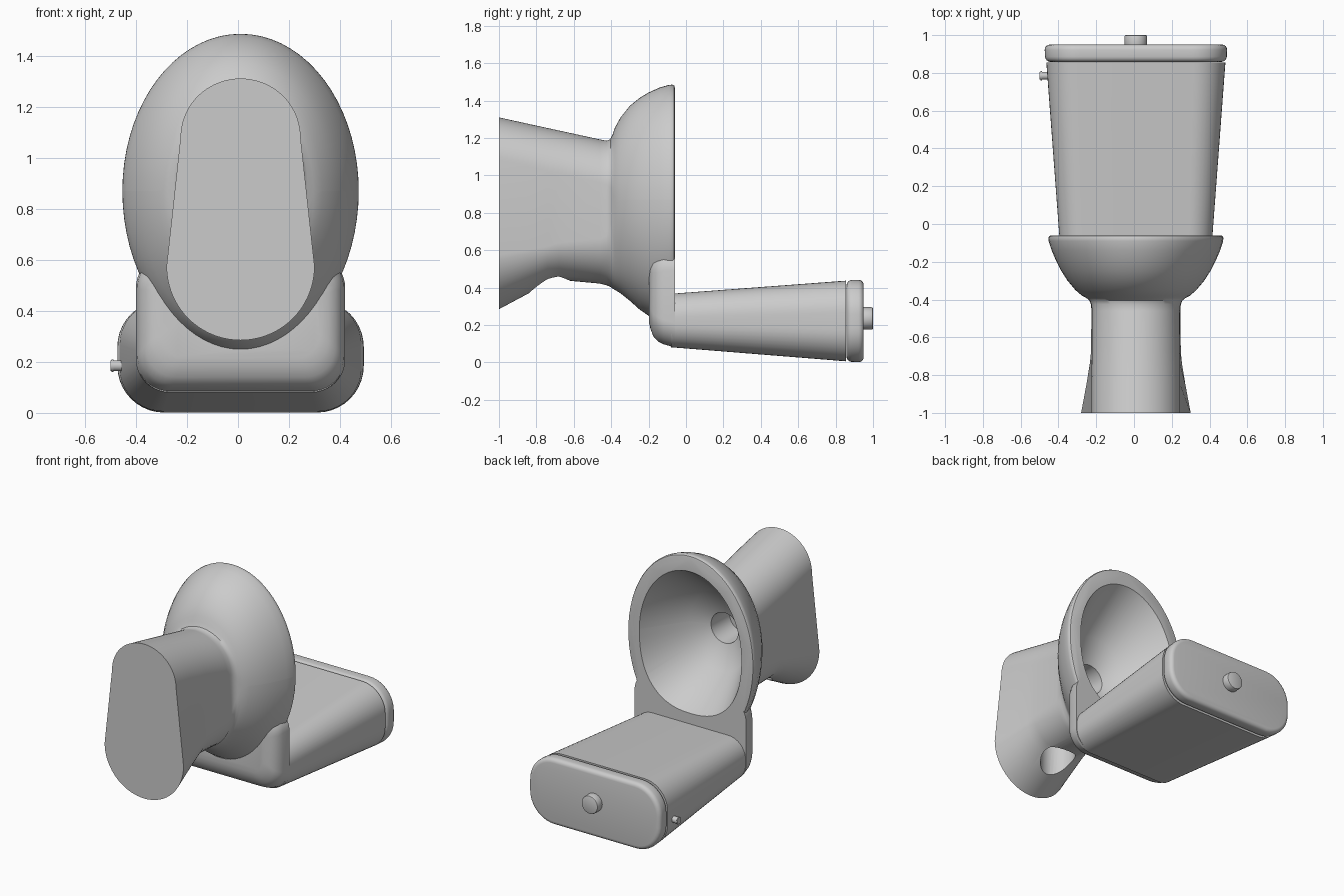
import bpy, bmesh, math
from mathutils import Matrix

CENTRE_X = 0.01

if "Cube" in bpy.data.objects:
    bpy.data.objects.remove(bpy.data.objects["Cube"], do_unlink=True)

# One ceramic material for every part
ceramic = bpy.data.materials.new("grey_ceramic")
ceramic.use_nodes = True
GREY = (0.6, 0.6, 0.6, 1)
ceramic.diffuse_color = GREY
ceramic.node_tree.nodes["Principled BSDF"].inputs["Base Color"].default_value = GREY


def egg(width_top, top, centre_top, width_low, bottom, centre_low, count=36, power=2.0):
    """Closed outline: an upper half ellipse joined to a lower half ellipse."""
    points = []
    for i in range(count + 1):
        a = math.pi * i / count
        points.append((width_top * math.cos(a), centre_top + (top - centre_top) * math.sin(a)))
    for i in range(count + 1):
        a = math.pi * i / count
        c, s = math.cos(a), math.sin(a)
        points.append((-math.copysign(abs(c) ** (2 / power), c) * width_low,
                       centre_low - (centre_low - bottom) * s ** (2 / power) - 0.0005))
    return points


def rounded(half_width, bottom, top, radius, steps=10):
    """Closed rounded rectangle outline."""
    points = []
    corners = [(1, top - radius), (-1, top - radius), (-1, bottom + radius), (1, bottom + radius)]
    for quarter, (side, z) in enumerate(corners):
        for i in range(steps + 1):
            a = math.pi / 2 * (quarter + i / steps)
            points.append((side * (half_width - radius) + radius * math.cos(a),
                           z + radius * math.sin(a)))
    return points


def finish(bm, name):
    bmesh.ops.recalc_face_normals(bm, faces=bm.faces)
    mesh = bpy.data.meshes.new(name)
    bm.to_mesh(mesh)
    bm.free()
    mesh.materials.append(ceramic)
    obj = bpy.data.objects.new(name, mesh)
    bpy.context.collection.objects.link(obj)
    return obj


def loft(name, stations):
    """Skin a list of (y, outline) stations and cap both ends."""
    bm = bmesh.new()
    rings = [[bm.verts.new((CENTRE_X + x, y, z)) for x, z in outline] for y, outline in stations]
    for a, b in zip(rings, rings[1:]):
        for i in range(len(a)):
            j = (i + 1) % len(a)
            bm.faces.new((a[i], a[j], b[j], b[i]))
    bm.faces.new(rings[0])
    bm.faces.new(rings[-1])
    return finish(bm, name)


def cylinder(name, location, radius, depth, axis):
    bm = bmesh.new()
    bmesh.ops.create_cone(bm, cap_ends=True, segments=32, radius1=radius, radius2=radius, depth=depth)
    turn = {"X": Matrix.Rotation(math.pi / 2, 4, "Y"),
            "Y": Matrix.Rotation(math.pi / 2, 4, "X"), "Z": Matrix()}[axis]
    bmesh.ops.transform(bm, matrix=Matrix.Translation(location) @ turn, verts=bm.verts)
    return finish(bm, name)


def select(obj):
    bpy.ops.object.select_all(action="DESELECT")
    obj.select_set(True)
    bpy.context.view_layer.objects.active = obj


def combine(obj, other, operation):
    select(obj)
    mod = obj.modifiers.new(operation, "BOOLEAN")
    mod.operation, mod.object, mod.solver = operation, other, "EXACT"
    bpy.ops.object.modifier_apply(modifier=mod.name)
    bpy.data.objects.remove(other, do_unlink=True)


def bevel(obj, width, segments=4):
    select(obj)
    mod = obj.modifiers.new("soft_edge", "BEVEL")
    mod.width, mod.segments, mod.angle_limit = width, segments, math.radians(50)
    bpy.ops.object.modifier_apply(modifier=mod.name)


# Pedestal flowing into bowl: y, then upper width/top/centre, lower width/bottom/centre
body_stations = [
    (-1.0, .235, 1.31, 1.08, .29, .285, .575),
    (-.85, .235, 1.277, 1.05, .262, .365, .6),
    (-.74, .234, 1.253, 1.02, .244, .425, .62),
    (-.68, .233, 1.24, 1.01, .238, .442, .64),
    (-.46, .232, 1.192, .96, .235, .422, .66),
    (-.425, .236, 1.185, .95, .238, .413, .68),
    (-.405, .245, 1.193, .93, .246, .405, .74),
    (-.392, .262, 1.22, .9, .262, .395, .8),
    (-.38, .285, 1.255, .88, .285, .388, .85),
    (-.35, .32, 1.31, .87, .32, .37, .87),
    (-.3, .362, 1.372, .87, .362, .33, .87),
    (-.25, .394, 1.413, .87, .394, .285, .87),
    (-.2, .42, 1.443, .87, .42, .25, .87),
    (-.14, .446, 1.47, .87, .446, .243, .87),
    (-.09, .462, 1.484, .87, .462, .24, .87),
    (-.072, .463, 1.485, .87, .463, .24, .87),
    (-.063, .458, 1.48, .87, .458, .245, .87),
    (-.06, .45, 1.47, .87, .45, .255, .87),
]
bowl = loft("bowl_and_pedestal", [(s[0], egg(*s[1:])) for s in body_stations])

# Block under the bowl that carries the tank
mount = loft("tank_mount", [
    (-.198, rounded(.31, .215, .56, .09)),
    (-.19, rounded(.345, .18, .58, .11)),
    (-.175, rounded(.372, .14, .6, .12)),
    (-.15, rounded(.392, .112, .61, .13)),
    (-.12, rounded(.404, .097, .62, .13)),
    (-.06, rounded(.41, .08, .62, .13)),
])
combine(bowl, mount, "UNION")

# Hollow of the bowl with its drain
hollow = loft("hollow_cutter", [
    (-.04, egg(.385, 1.39, .9, .385, .43, .9, power=2.4)),
    (-.06, egg(.375, 1.38, .9, .375, .44, .9, power=2.4)),
    (-.36, egg(.215, 1.14, .88, .215, .61, .88, power=2.2)),
    (-.42, egg(.1, .97, .87, .1, .77, .87)),
    (-.6, egg(.09, .96, .87, .09, .78, .87)),
])
combine(bowl, hollow, "DIFFERENCE")

# Waste outlet in the back of the pedestal
outlet = cylinder("outlet_cutter", (CENTRE_X, -.73, .45), .11, .4, "Z")
combine(bowl, outlet, "DIFFERENCE")

# Tank, widening towards the lid
tank = loft("tank", [(-.08, rounded(.404, .081, .367, .125)),
                     (.855, rounded(.474, .006, .437, .17))])

lid = loft("tank_lid", [(.858, rounded(.48, .004, .44, .18)),
                        (.95, rounded(.484, 0, .442, .185))])
bevel(lid, .028)

# Flush button and water inlet
button = cylinder("flush_button", (CENTRE_X, .965, .235), .06, .07, "Y")
bevel(button, .008, 2)
inlet = cylinder("water_inlet", (-.475, .785, .185), .021, .05, "X")
collar = cylinder("inlet_collar", (-.492, .785, .185), .024, .008, "X")

for part in (bowl, tank, lid, button, inlet, collar):
    select(part)
    bpy.ops.object.shade_smooth_by_angle(angle=math.radians(40))
